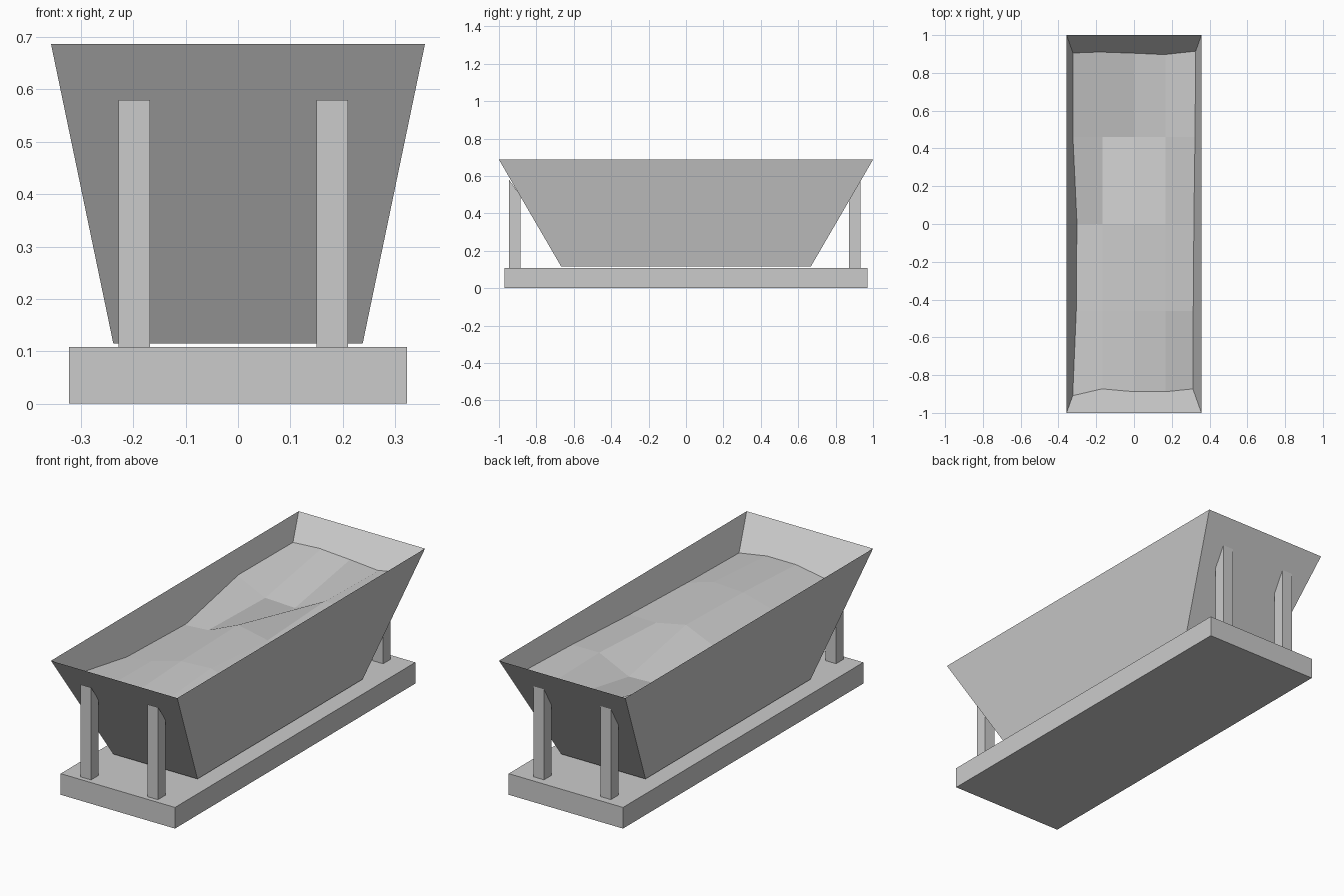
import bpy

if "Cube" in bpy.data.objects:
    bpy.data.objects.remove(bpy.data.objects["Cube"])

def make_object(name, verts, faces):
    mesh = bpy.data.meshes.new(name)
    mesh.from_pydata(verts, [], faces)
    mesh.update()
    obj = bpy.data.objects.new(name, mesh)
    bpy.context.collection.objects.link(obj)
    return obj

def ring(x, y, z):
    return [(-x, -y, z), (x, -y, z), (x, y, z), (-x, y, z)]

def skin(name, rings):
    """Closed four-sided body through a list of rectangular rings."""
    verts = [v for r in rings for v in r]
    faces = [(3, 2, 1, 0)]
    for k in range(len(rings) - 1):
        a, b = 4 * k, 4 * k + 4
        for i in range(4):
            j = (i + 1) % 4
            faces.append((a + i, a + j, b + j, b + i))
    n = 4 * (len(rings) - 1)
    faces.append((n, n + 1, n + 2, n + 3))
    return make_object(name, verts, faces)

# Flat base slab
skin("base", [ring(0.323, 0.97, 0), ring(0.323, 0.97, 0.108)])

# Flared trough: outside up to a knife-edge rim, then down the steeper inside
TOP = 0.687
skin("trough", [ring(0.238, 0.667, 0.115), ring(0.357, 1.0, TOP),
                ring(0.238, 0.667, 0.287)])

# Four posts with tops sloped to meet the end walls
def wall_z(y):
    return 0.115 + (abs(y) - 0.667) * 0.572 / 0.333

half = 0.03
for side, px in (("left", -0.198), ("right", 0.18)):
    for end, py in (("front", -0.916), ("back", 0.902)):
        bottom = [(px + sx * half, py + sy * half, 0.108)
                  for sx, sy in ((-1, -1), (1, -1), (1, 1), (-1, 1))]
        top = [(x, y, min(wall_z(y) + 0.004, 0.58)) for x, y, _ in bottom]
        skin(f"{end}_{side}_post", [bottom, top])

# Uneven fill: coarse 4 x 4 grid, rows run front to back
heights = [
    (0.578, 0.534, 0.552, 0.552, 0.534),
    (0.514, 0.530, 0.574, 0.583, 0.540),
    (0.503, 0.512, 0.584, 0.550, 0.552),
    (0.575, 0.501, 0.495, 0.573, 0.572),
    (0.573, 0.580, 0.573, 0.564, 0.585),
]
xs = (-1, -0.168, 0, 0.168, 1)
ys = (-1, -0.46, 0, 0.46, 1)
verts = []
for y, row in zip(ys, heights):
    for x, z in zip(xs, row):
        d = TOP - z
        # border points sit just inside the thickness of the wall
        vx = x * (0.357 - 0.28 * d) if abs(x) == 1 else x
        vy = y * (1.0 - 0.78 * d) if abs(y) == 1 else y
        verts.append((vx, vy, z))
faces = [(5 * j + i, 5 * j + i + 1, 5 * j + i + 6, 5 * j + i + 5)
         for j in range(4) for i in range(4)]
make_object("fill", verts, faces)
